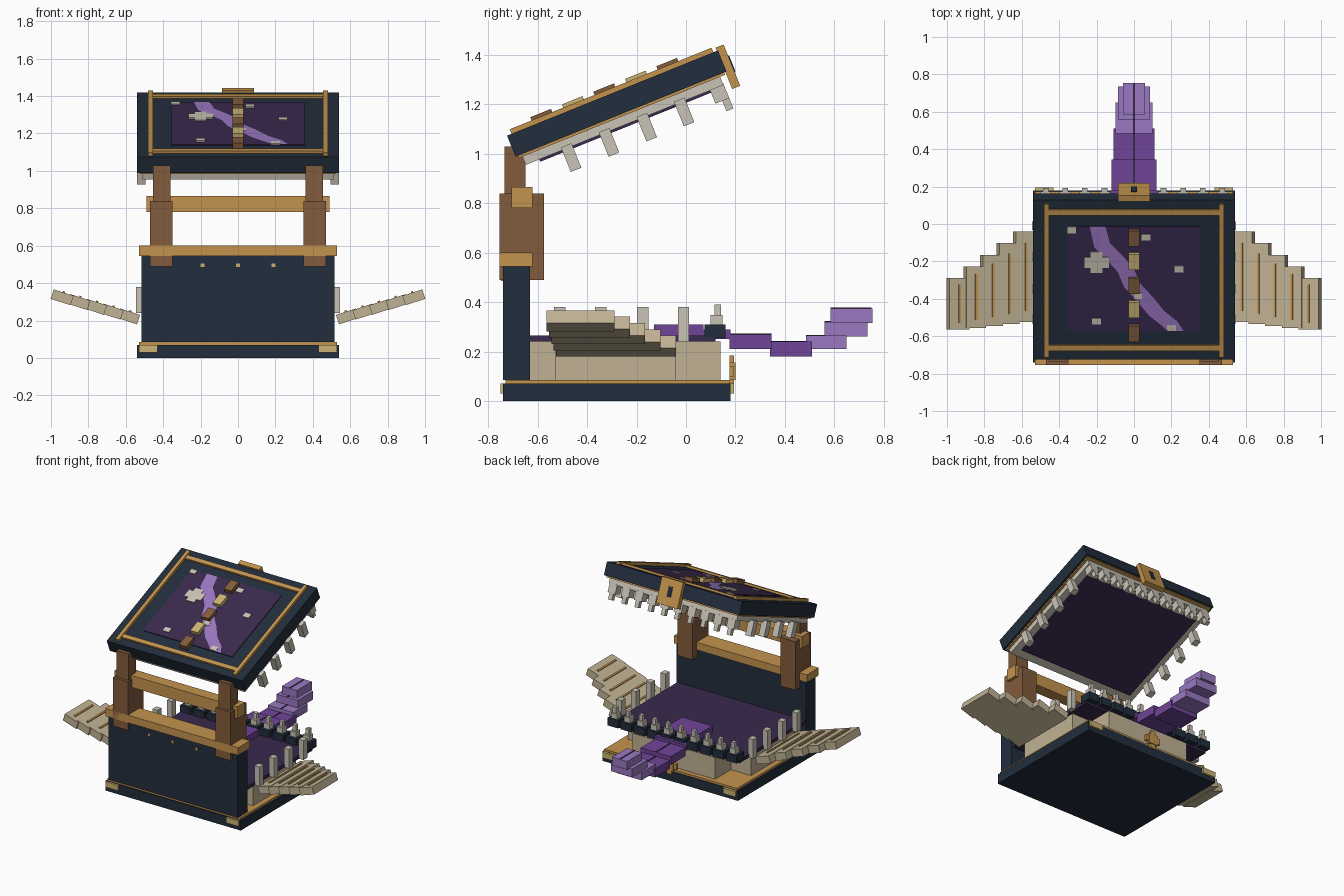
import bpy, bmesh, math
from mathutils import Matrix, Vector

cube = bpy.data.objects.get("Cube")
if cube:
    bpy.data.objects.remove(cube, do_unlink=True)


def material(name, rgb):
    lin = [((c / 255 + 0.055) / 1.055) ** 2.4 for c in rgb] + [1]
    m = bpy.data.materials.new(name)
    m.use_nodes = True
    m.diffuse_color = lin
    m.node_tree.nodes["Principled BSDF"].inputs["Base Color"].default_value = lin
    return m


navy = material("navy leather", (34, 46, 61))
gold = material("gold", (196, 148, 78))
pale = material("pale gold", (204, 180, 116))
brown = material("brown strap", (130, 92, 60))
tan = material("page tan", (192, 178, 148))
bone = material("bone", (202, 196, 182))
dark = material("dark purple", (58, 41, 78))
purple = material("tongue purple", (112, 68, 152))
lilac = material("lilac", (154, 120, 194))

WORLD = Matrix.Identity(4)
LID = Matrix.Translation((0, -0.28, 1.203)) @ Matrix.Rotation(math.radians(22), 4, 'X')


def finish(name, bm, mat):
    bmesh.ops.recalc_face_normals(bm, faces=bm.faces)
    mesh = bpy.data.meshes.new(name)
    bm.to_mesh(mesh)
    bm.free()
    mesh.materials.append(mat)
    ob = bpy.data.objects.new(name, mesh)
    bpy.context.scene.collection.objects.link(ob)


def boxes(name, mat, spans, frame=WORLD):
    """One object from boxes given as (x0, x1, y0, y1, z0, z1)."""
    bm = bmesh.new()
    for x0, x1, y0, y1, z0, z1 in spans:
        place = Matrix.Translation(((x0 + x1) / 2, (y0 + y1) / 2, (z0 + z1) / 2))
        size = Matrix.Diagonal((abs(x1 - x0), y1 - y0, z1 - z0, 1))
        bmesh.ops.create_cube(bm, size=1, matrix=frame @ place @ size)
    finish(name, bm, mat)


def both(spans):
    return [s for a, b, *r in spans for s in ((a, b, *r), (-b, -a, *r))]


# Bottom cover, trim and page block
boxes("bottom_cover", navy, [(-.54, .54, -.74, .18, 0, .07)])
boxes("bottom_trim", gold, [(-.53, .53, -.73, .175, .07, .085)])
boxes("page_block", tan, [(-.33, .33, -.63, .14, .085, .24), (-.49, .49, -.53, -.04, .085, .239)])
boxes("corner_plates", pale, both([(.43, .53, -.75, -.735, .03, .07), (.43, .53, .175, .195, .03, .07)]))
boxes("bottom_clasp", gold, [(-.02, .02, .175, .195, .055, .185), (-.06, .06, .175, .195, .1, .14),
                             (-.035, .035, .175, .2, .085, .155)])

# Spine with cap, studs, straps and crossbar
boxes("spine", navy, [(-.515, .515, -.74, -.63, .085, .55)])
boxes("spine_cap", gold, [(-.53, .53, -.755, -.62, .545, .6)])
boxes("spine_studs", pale, [(x - .01, x + .01, -.748, -.735, .485, .505) for x in (-.19, 0, .19)])
boxes("lower_straps", brown, both([(.35, .47, -.755, -.575, .49, .84)]))
boxes("upper_straps", brown, both([(.36, .455, -.735, -.65, .84, 1.03)]))
boxes("crossbar", gold, [(-.49, .49, -.705, -.62, .78, .865)])

# Lower mouth
boxes("mouth_floor", dark, [(-.51, .51, -.63, .12, .24, .265)])
row = [(i - 4.5) * .105 for i in range(10)]
boxes("lower_lip", navy, [(x - .043, x + .043, .075, .16, .255, .31) for x in row])
boxes("lower_back_teeth", bone, [s for x in row for s in
                                 ((x - .024, x + .024, .1, .147, .31, .348),
                                  (x - .013, x + .013, .115, .142, .345, .39))])
boxes("lower_side_teeth", bone, both([(.505, .545, y - .023, y + .023, .24, .38)
                                      for y in (-.51, -.345, -.175, -.01)]))

# Tongue
boxes("tongue_root", purple, [(-.12, .12, -.13, .07, .265, .31), (-.125, .125, .05, .18, .25, .29),
                              (-.12, .12, .175, .345, .21, .27), (-.11, .11, .34, .51, .18, .24)])
boxes("tongue_tip", lilac, [(-.1, .1, .485, .65, .21, .265), (-.085, .085, .56, .735, .26, .32),
                            (-.06, .06, .585, .755, .315, .375)])
boxes("tongue_groove", dark, [(-.005, .005, y0, y1, z - .005, z + .003) for y0, y1, z in
                              ((.18, .345, .27), (.345, .485, .24), (.485, .56, .265),
                               (.56, .585, .32), (.585, .75, .375))])

# Stepped wings of overlapping planks with ribs
for side, label in ((1, "left"), (-1, "right")):
    planks, ribs = bmesh.new(), bmesh.new()
    for i in range(5):
        y0, y1 = -.525 - .01 * i, -.04 - .0625 * i
        frame = (Matrix.Translation((side * (.585 + .0888 * i), (y0 + y1) / 2, .222 + .0255 * i))
                 @ Matrix.Rotation(-side * math.radians(18), 4, 'Y'))
        bmesh.ops.create_cube(planks, size=1, matrix=frame @ Matrix.Diagonal((.112, y1 - y0, .053, 1)))
        bmesh.ops.create_cube(ribs, size=1, matrix=frame @ Matrix.Translation((0, 0, .028))
                              @ Matrix.Diagonal((.012, (y1 - y0) * .75, .012, 1)))
    finish(label + "_wing", planks, tan)
    finish(label + "_wing_ribs", ribs, gold)

# Lid, in its own tilted frame
boxes("lid", navy, [(-.54, .54, -.46, .46, -.046, .046)], LID)
boxes("lid_frame", gold, both([(.455, .48, -.44, .44, .046, .066)])
      + [(-.47, .47, s * .39 - .016, s * .39 + .016, .046, .06) for s in (-1, 1)], LID)
boxes("lid_panel", dark, [(-.355, .355, -.295, .31, .046, .052)], LID)
blocks = [(-.03, .03, v - .045, v + .045, .046, .08) for v in (.25, .113, -.025, -.162, -.3)]
boxes("lid_brown_blocks", brown, blocks[::2], LID)
boxes("lid_pale_blocks", pale, blocks[1::2], LID)

# Winding stripe on the panel
path = [(-.195, .31), (-.17, .2), (-.1, .125), (-.045, .06), (-.01, -.03),
        (.06, -.11), (.12, -.19), (.19, -.25), (.225, -.295)]
bm = bmesh.new()
edges = [[bm.verts.new(LID @ Vector((x + s * .042, v + s * .012 * (0 < i < 8), .055)))
          for i, (x, v) in enumerate(path)] for s in (-1, 1)]
for i in range(len(path) - 1):
    bm.faces.new((edges[0][i], edges[1][i], edges[1][i + 1], edges[0][i + 1]))
finish("lid_stripe", bm, lilac)

# Pale spots on the panel
spots = [(-.335, .29, .024, .018), (.065, .248, .024, .018), (.24, .065, .024, .018),
         (-.2, -.237, .024, .018), (.2, -.275, .024, .018), (.022, -.09, .022, .018),
         (-.2, .103, .065, .03), (-.2, .103, .032, .06)]
boxes("lid_spots", bone, [(x - a, x + a, v - b, v + b, .05, .058) for x, v, a, b in spots], LID)

# Lid clasp with keyhole
boxes("lid_clasp", gold, [(-.085, .085, .455, .49, -.12, .06)], LID)
boxes("keyhole", navy, [(-.015, .015, .488, .494, -.06, .01)], LID)

# Lid underside and upper teeth
boxes("lid_inner_trim", gold, [(-.525, .525, -.45, .45, -.056, -.046)], LID)
boxes("upper_gum", bone, [(-.51, .51, -.434, .428, -.092, -.056)], LID)
boxes("upper_palate", dark, [(-.46, .46, -.375, .375, -.102, -.09)], LID)
boxes("upper_side_teeth", bone, both([(.495, .54, v - .023, v + .023, -.187, -.08)
                                      for v in (-.253, -.088, .077, .24)]), LID)
boxes("upper_back_teeth", bone, [s for x in row for s in
                                 ((x - .03, x + .03, .37, .43, -.15, -.085),
                                  (x - .015, x + .015, .4, .43, -.195, -.15))], LID)
